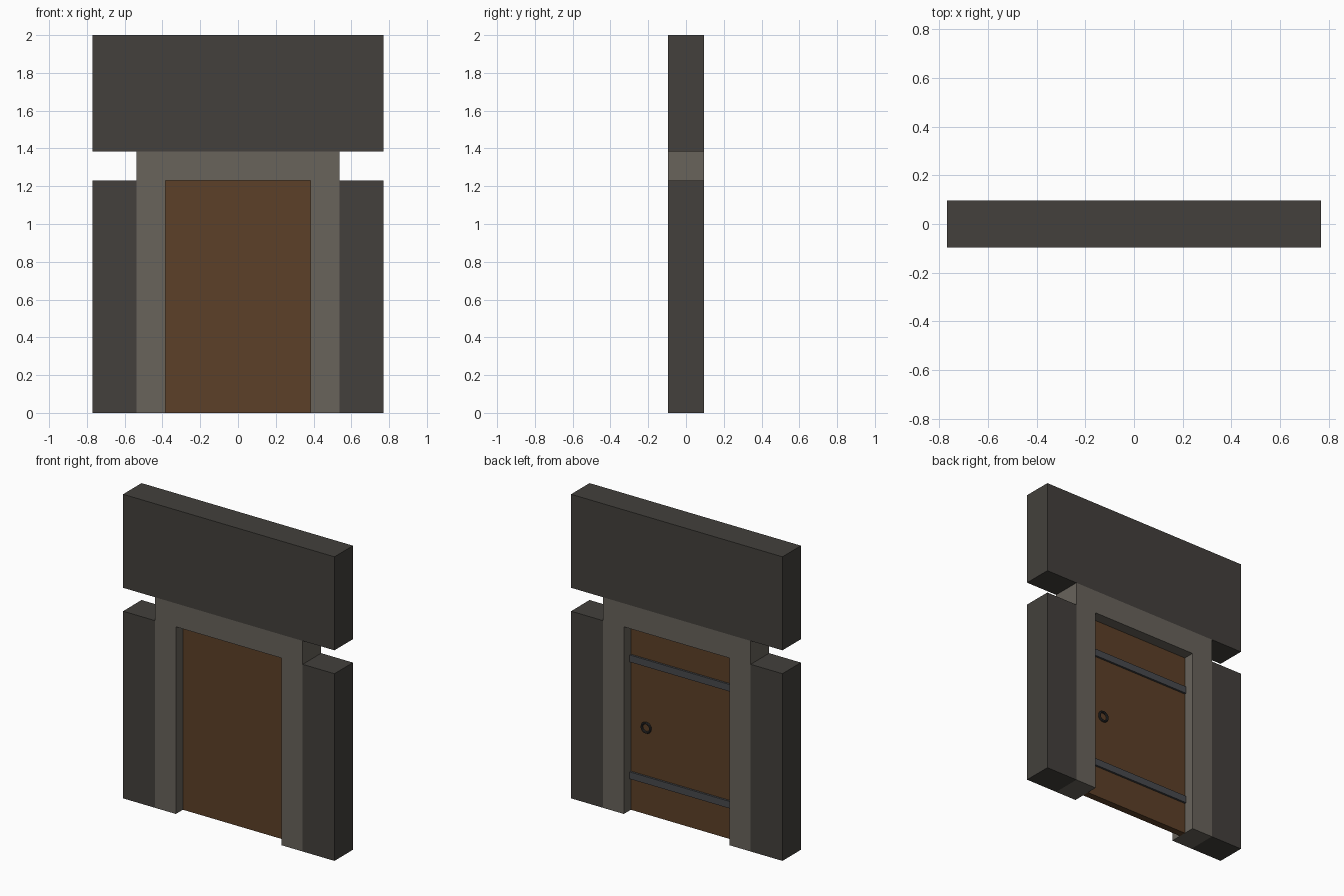
import bpy
from math import pi

if "Cube" in bpy.data.objects:
    bpy.data.objects.remove(bpy.data.objects["Cube"])


def material(name, rgb):
    m = bpy.data.materials.new(name)
    m.diffuse_color = (*rgb, 1)
    m.use_nodes = True
    m.node_tree.nodes["Principled BSDF"].inputs["Base Color"].default_value = m.diffuse_color
    return m


STONE = material("dark_stone", (0.056, 0.051, 0.045))
TRIM = material("light_stone", (0.138, 0.125, 0.105))
WOOD = material("wood", (0.107, 0.051, 0.021))
IRON = material("iron", (0.065, 0.068, 0.075))
DARK_IRON = material("dark_iron", (0.03, 0.03, 0.03))


def box(name, x, y, z, mat):
    """Box from (min, max) ranges on each axis."""
    bpy.ops.mesh.primitive_cube_add(size=1, location=[sum(r) / 2 for r in (x, y, z)])
    ob = bpy.context.object
    ob.name = name
    ob.scale = [r[1] - r[0] for r in (x, y, z)]
    bpy.ops.object.transform_apply(location=False, rotation=False, scale=True)
    ob.data.materials.append(mat)
    return ob


WALL_X, FRAME_X, DOOR_X = 0.769, 0.538, 0.385
DOOR_TOP, FRAME_TOP = 1.231, 1.385
DEPTH = (-0.096, 0.096)

# Wall: a slab above the doorway and a pier on each side
box("wall_above", (-WALL_X, WALL_X), DEPTH, (FRAME_TOP, 2.0), STONE)
for side, s in (("left", -1), ("right", 1)):
    box(f"wall_{side}", sorted((s * FRAME_X, s * WALL_X)), DEPTH, (0, DOOR_TOP), STONE)
    box(f"frame_post_{side}", sorted((s * DOOR_X, s * FRAME_X)), DEPTH, (0, DOOR_TOP), TRIM)

# Frame lintel
box("frame_lintel", (-FRAME_X, FRAME_X), DEPTH, (DOOR_TOP, FRAME_TOP), TRIM)

# Door leaf, recessed in the middle of the frame
box("door", (-DOOR_X, DOOR_X), (-0.023, 0.023), (0, DOOR_TOP), WOOD)

# Iron straps on the back of the door
for name, z in (("lower", 0.231), ("upper", 1.0)):
    box(f"strap_{name}", (-DOOR_X, DOOR_X), (0.015, 0.036), (z - 0.023, z + 0.023), IRON)

# Ring handle on the back
bpy.ops.mesh.primitive_torus_add(major_radius=0.031, minor_radius=0.0077,
                                 major_segments=16, minor_segments=8,
                                 location=(0.269, 0.031, 0.573), rotation=(pi / 2, 0, 0))
ring = bpy.context.object
ring.name = "ring_handle"
ring.data.materials.append(DARK_IRON)
